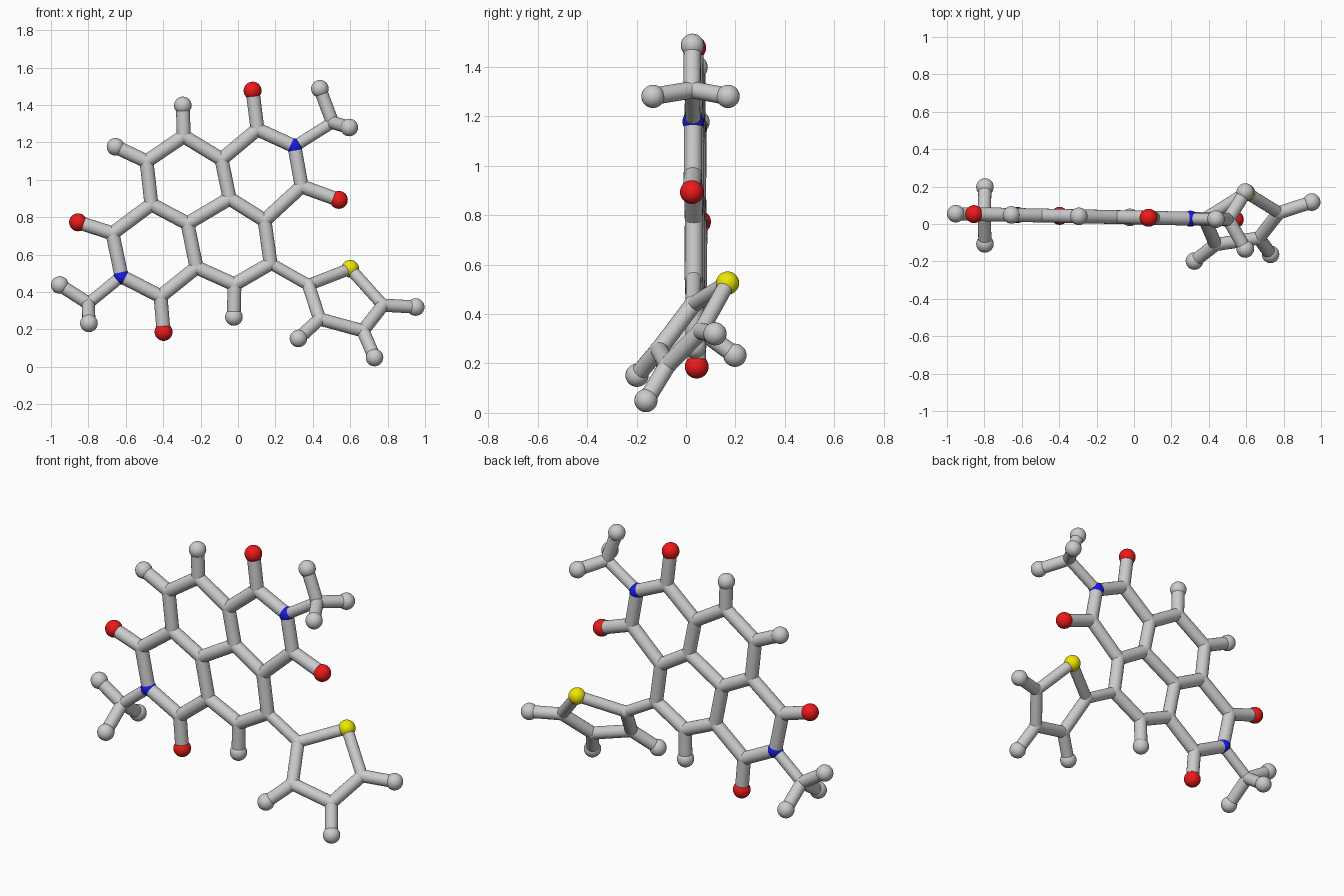
import bpy, bmesh
from mathutils import Vector, Matrix

if "Cube" in bpy.data.objects:
    bpy.data.objects.remove(bpy.data.objects["Cube"])

# Flat fused-ring core: name -> (x, z); depth follows the slightly turned plane
flat = {
    "Ca": (-.088, 1.11), "Cb": (-.045, .90), "Cc": (.142, .783), "Cd": (-.29, 1.233),
    "Ce": (-.489, 1.099), "Cf": (-.463, .869), "Cg": (-.27, .767), "Ch": (-.222, .532),
    "Ci": (-.019, .441), "Cj": (.174, .553), "Ck": (.104, 1.27), "Cl": (.34, .965),
    "Cm": (-.671, .714), "Cn": (-.414, .377), "N1": (.302, 1.179), "N2": (-.623, .484),
    "O1": (.078, 1.477), "O2": (.539, .893), "O3": (-.855, .773), "O4": (-.398, .187),
    "Hd": (-.295, 1.398), "He": (-.655, 1.177), "Hi": (-.022, .267),
    "M1": (.505, 1.307), "M2": (-.80, .34), "H1": (.438, 1.487), "H2": (-.953, .438),
}
pos = {k: Vector((x, .035 - .021 * x, z)) for k, (x, z) in flat.items()}

# Out-of-plane methyl ends, mirrored front and back
for m, x, z in (("M1", .595, 1.28), ("M2", -.797, .233)):
    for s, tag in ((-1, "f"), (1, "b")):
        pos["H" + m + tag] = Vector((x, pos[m].y + s * .152 - .006, z))

# Twisted five-sided ring
pos.update({k: Vector(v) for k, v in {
    "T2": (.377, .028, .438), "S1": (.60, .168, .525), "T5": (.775, .06, .33),
    "T4": (.668, -.075, .193), "T3": (.436, -.11, .256),
    "H5": (.95, .117, .32), "H4": (.73, -.162, .05), "H3": (.323, -.198, .152)}.items()})

bonds = {
    "core_sticks": (.037, "Ca-Cb Cb-Cc Ca-Cd Cd-Ce Ce-Cf Cf-Cg Cg-Cb Cg-Ch Ch-Ci Ci-Cj Cj-Cc "
                    "Ca-Ck Ck-N1 N1-Cl Cl-Cc Cf-Cm Cm-N2 N2-Cn Cn-Ch"),
    "outer_sticks": (.037, "Ck-O1 Cl-O2 Cm-O3 Cn-O4 Cd-Hd Ce-He Ci-Hi"),
    "linking_sticks": (.031, "N1-M1 N2-M2 Cj-T2"),
    "end_group_sticks": (.035, "M1-H1 M1-HM1f M1-HM1b M2-H2 M2-HM2f M2-HM2b"),
    "side_ring_sticks": (.035, "T2-T3 T3-T4 T4-T5 T3-H3 T4-H4 T5-H5"),
    "side_ring_thin_sticks": (.032, "T2-S1 S1-T5"),
}


def finish(bm, name, color=None):
    me = bpy.data.meshes.new(name)
    for f in bm.faces:
        f.smooth = True
    bm.to_mesh(me)
    bm.free()
    ob = bpy.data.objects.new(name, me)
    bpy.context.collection.objects.link(ob)
    if color:
        mat = bpy.data.materials.new(name)
        mat.diffuse_color = color
        mat.use_nodes = True
        mat.node_tree.nodes["Principled BSDF"].inputs["Base Color"].default_value = mat.diffuse_color
        me.materials.append(mat)


# Sticks
for name, (r, pairs) in bonds.items():
    bm = bmesh.new()
    for pair in pairs.split():
        a, b = (pos[k] for k in pair.split("-"))
        d = b - a
        mat = Matrix.Translation((a + b) / 2) @ d.to_track_quat('Z', 'Y').to_matrix().to_4x4()
        bmesh.ops.create_cone(bm, cap_ends=False, segments=20, radius1=r, radius2=r,
                              depth=d.length, matrix=mat)
    finish(bm, name)

# Balls: joints match the sticks, end balls are larger
balls = {
    "joint_balls": ("CMT", .037, None),
    "grey_end_balls": ("H", .047, None),
    "red_balls": ("O", .048, (.85, .01, .01, 1)),
    "blue_balls": ("N", .043, (.01, .01, .8, 1)),
    "yellow_ball": ("S", .047, (.85, .8, 0, 1)),
}
for name, (kinds, r, color) in balls.items():
    bm = bmesh.new()
    for k, p in pos.items():
        if k[0] in kinds:
            bmesh.ops.create_uvsphere(bm, u_segments=24, v_segments=14, radius=r,
                                      matrix=Matrix.Translation(p))
    finish(bm, name, color)
